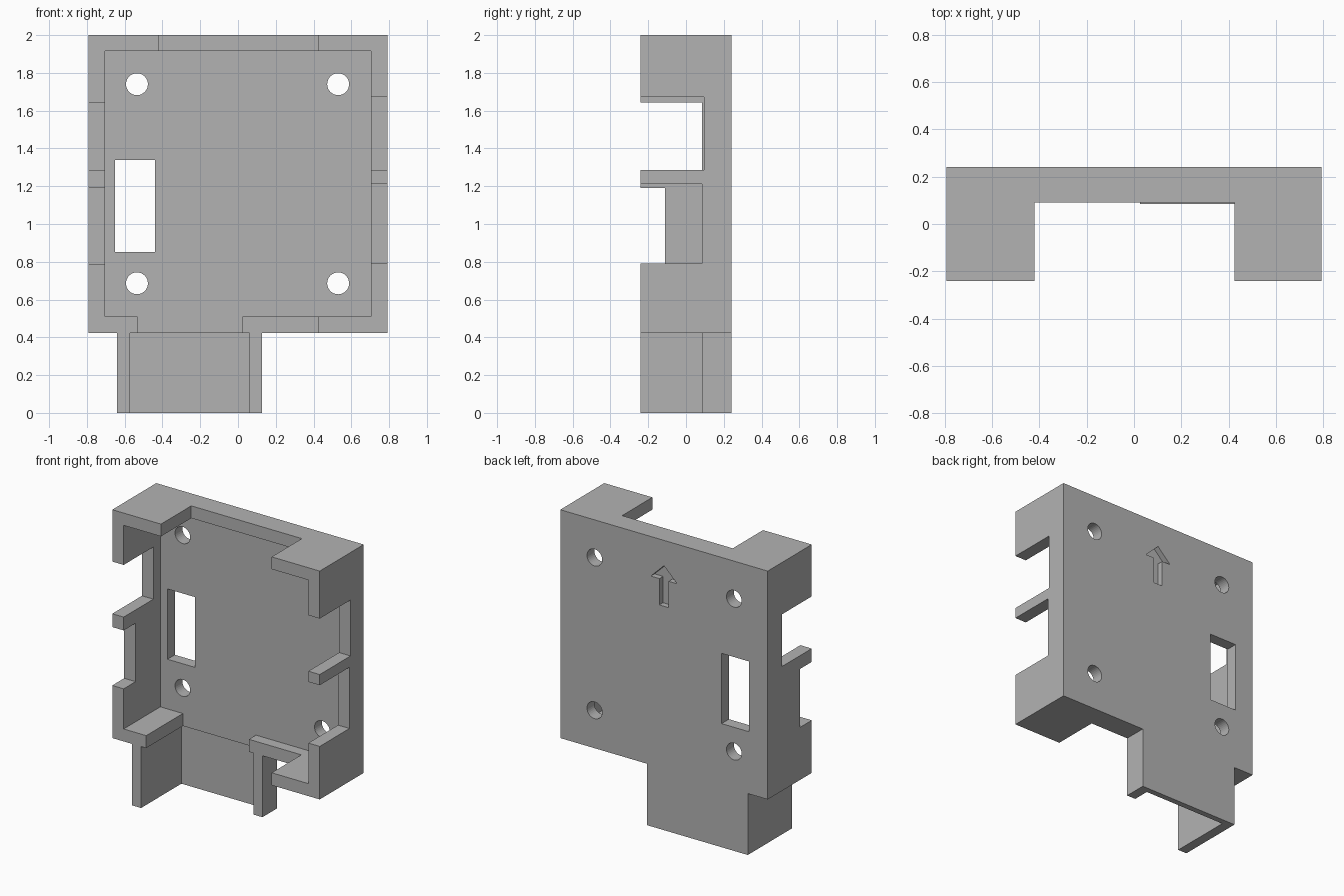
import bpy, bmesh
from math import cos, sin, pi

if "Cube" in bpy.data.objects:
    bpy.data.objects.remove(bpy.data.objects["Cube"], do_unlink=True)

HALF_W, FRONT, BACK = 0.792, -0.24, 0.24
OPEN = FRONT - 0.2          # cutters start ahead of the front rim
THROUGH = BACK + 0.2        # and end behind the back plate

grey = bpy.data.materials.new("plain grey")
grey.use_nodes = True
colour = (0.45, 0.45, 0.45, 1)
grey.diffuse_color = colour
grey.node_tree.nodes["Principled BSDF"].inputs["Base Color"].default_value = colour


def prism(name, profile, y0, y1):
    """Extrude an x-z profile from y0 to y1."""
    bm = bmesh.new()
    face = bm.faces.new([bm.verts.new((x, y0, z)) for x, z in profile])
    out = bmesh.ops.extrude_face_region(bm, geom=[face])
    moved = [v for v in out["geom"] if isinstance(v, bmesh.types.BMVert)]
    bmesh.ops.translate(bm, vec=(0, y1 - y0, 0), verts=moved)
    bmesh.ops.recalc_face_normals(bm, faces=bm.faces[:])
    mesh = bpy.data.meshes.new(name)
    bm.to_mesh(mesh)
    bm.free()
    mesh.materials.append(grey)
    ob = bpy.data.objects.new(name, mesh)
    bpy.context.collection.objects.link(ob)
    return ob


def rect(x0, x1, z0, z1):
    return [(x0, z0), (x1, z0), (x1, z1), (x0, z1)]


def cut(target, profile, y0, y1):
    """Subtract an extruded profile from the target."""
    cutter = prism("cutter", profile, y0, y1)
    cutter.hide_render = True
    mod = target.modifiers.new("cut", "BOOLEAN")
    mod.operation, mod.solver, mod.object = "DIFFERENCE", "EXACT", cutter
    bpy.context.view_layer.objects.active = target
    bpy.ops.object.modifier_apply(modifier=mod.name)
    bpy.data.objects.remove(cutter, do_unlink=True)


# Solid housing with the cable channel below it
housing = prism("housing", [
    (-HALF_W, 0.424), (-0.64, 0.424), (-0.64, 0), (0.128, 0),
    (0.128, 0.424), (HALF_W, 0.424), (HALF_W, 2), (-HALF_W, 2)], FRONT, BACK)

# Main tray, channel mouth and channel
cut(housing, rect(-0.705, 0.705, 0.51, 1.915), OPEN, 0.16)
cut(housing, rect(-0.533, 0.025, 0.4, 0.6), OPEN, 0.16)
cut(housing, rect(-0.572, 0.06, -0.1, 0.424), OPEN, 0.2)

# Lowered rim at the bottom and top
cut(housing, rect(0.025, 0.425, -0.1, 0.6), OPEN, 0.084)
cut(housing, rect(-0.42, 0.425, 1.85, 2.1), OPEN, 0.09)

# Connector notches in the side walls: side, z range, depth
for side, z0, z1, depth in [(1, 0.79, 1.212, 0.084), (1, 1.286, 1.672, 0.096),
                            (-1, 0.787, 1.19, -0.11), (-1, 1.282, 1.642, 0.084)]:
    xs = sorted((side * 0.65, side * 0.9))
    cut(housing, rect(*xs, z0, z1), OPEN, depth)

# Window through the back plate
cut(housing, rect(-0.65, -0.44, 0.853, 1.338), OPEN, THROUGH)

# Screw holes
for cx in (-0.535, 0.53):
    for cz in (0.686, 1.74):
        ring = [(cx + 0.058 * cos(i * pi / 16), cz + 0.058 * sin(i * pi / 16))
                for i in range(32)]
        cut(housing, ring, OPEN, THROUGH)

# Engraved arrow on the back
right_half = [(0.035, 1.545), (0.035, 1.727), (0.1, 1.727)]
left_half = [(-x, z) for x, z in reversed(right_half)]
cut(housing, right_half + [(0, 1.825)] + left_half, BACK - 0.04, THROUGH)
